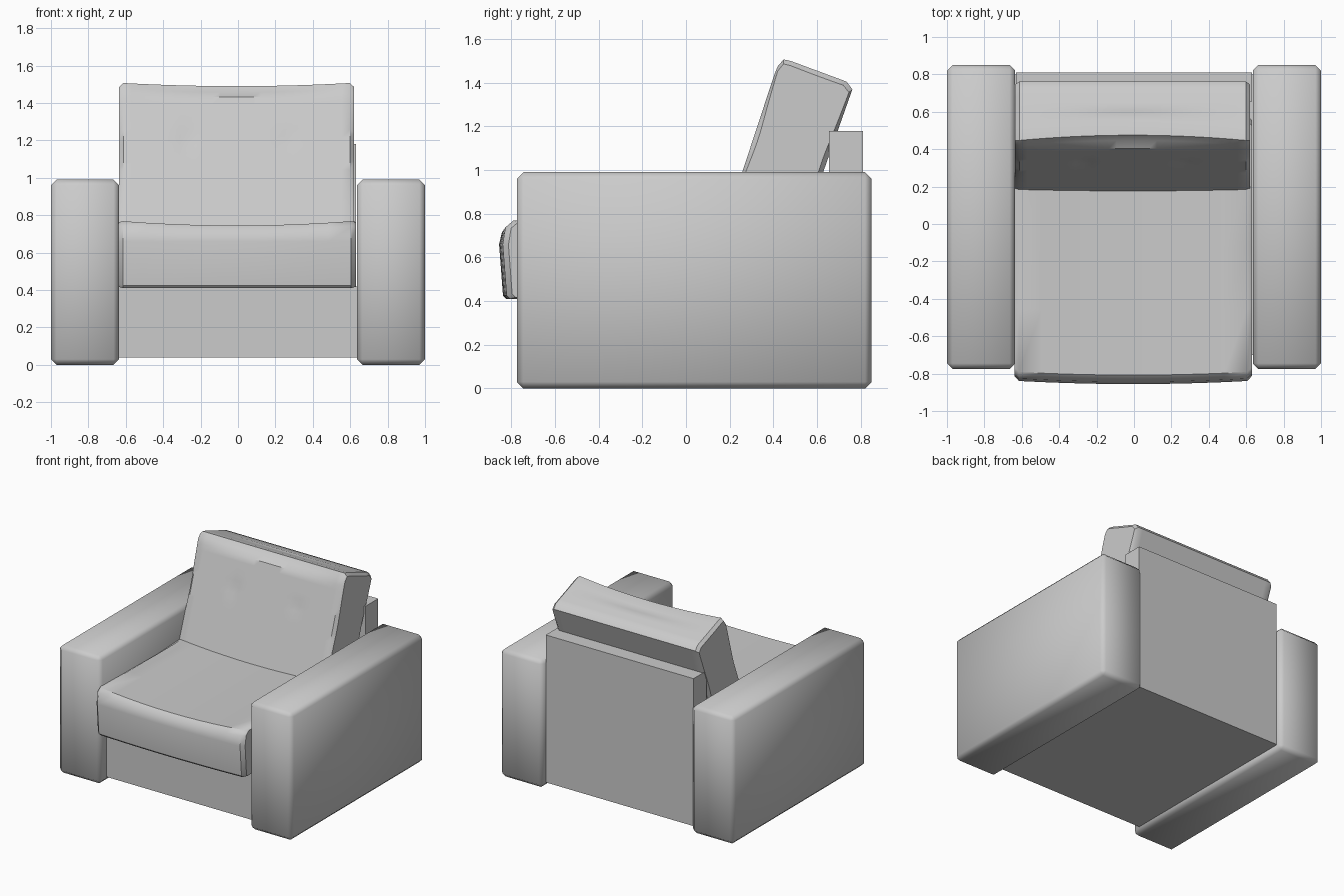
import bpy
import bmesh
import math
from mathutils import Vector

default = bpy.data.objects.get("Cube")
if default:
    bpy.data.objects.remove(default, do_unlink=True)

fabric = bpy.data.materials.new("grey fabric")
fabric.use_nodes = True
colour = (0.6, 0.6, 0.6, 1)
fabric.diffuse_color = colour
fabric.node_tree.nodes["Principled BSDF"].inputs["Base Color"].default_value = colour


def finish(bm, name, angle):
    bmesh.ops.recalc_face_normals(bm, faces=bm.faces[:])
    mesh = bpy.data.meshes.new(name)
    bm.to_mesh(mesh)
    bm.free()
    mesh.materials.append(fabric)
    obj = bpy.data.objects.new(name, mesh)
    bpy.context.collection.objects.link(obj)
    bpy.ops.object.select_all(action="DESELECT")
    obj.select_set(True)
    bpy.context.view_layer.objects.active = obj
    bpy.ops.object.shade_smooth_by_angle(angle=math.radians(angle))
    return obj


def box(name, low, high, bevel=0.0):
    bm = bmesh.new()
    bmesh.ops.create_cube(bm, size=1)
    low, high = Vector(low), Vector(high)
    for v in bm.verts:
        v.co = (low + high) / 2 + v.co * (high - low)
    if bevel:
        bmesh.ops.bevel(bm, geom=bm.edges[:], offset=bevel, segments=1,
                        affect="EDGES", profile=0.5)
    return finish(bm, name, 50)


def densify(points, step):
    """Split the long sides of a closed profile into even steps."""
    result = []
    for a, b in zip(points, points[1:] + points[:1]):
        a, b = Vector(a), Vector(b)
        count = max(1, round((b - a).length / step))
        result += [a.lerp(b, i / count) for i in range(count)]
    return result


def cushion(name, profile, x0, x1, chamfer, shape, step, columns):
    """Loft a side profile across x, with narrowed ends and a soft shape."""
    profile = densify(profile, step)
    centre = sum(profile, Vector((0, 0))) / len(profile)
    inner = [x0 + chamfer + (x1 - x0 - 2 * chamfer) * i / columns
             for i in range(columns + 1)]
    bm = bmesh.new()
    rings = []
    for x in [x0] + inner + [x1]:
        ring = []
        for p in profile:
            q = p.copy()
            if x in (x0, x1):
                q -= (p - centre).normalized() * chamfer
            t = (2 * x - x0 - x1) / (x1 - x0)
            ring.append(bm.verts.new((x, *shape(q, x, max(0, 1 - t * t)))))
        rings.append(ring)
    n = len(profile)
    for a, b in zip(rings, rings[1:]):
        for i in range(n):
            bm.faces.new((a[i], a[(i + 1) % n], b[(i + 1) % n], b[i]))
    bm.faces.new(rings[0])
    bm.faces.new(rings[-1])
    return finish(bm, name, 40)


def seat_shape(p, x, middle):
    y, z = p
    if z > 0.74:
        z -= 0.025 * middle
    if y < -0.7:
        y -= 0.018 * middle
    return y, z


def back_shape(p, x, middle):
    y, z = p
    # sagging crest
    if z > 1.46:
        z -= 0.018 * middle
        y += 0.03 * middle
    # two shallow star-shaped tufts on the front face
    on_front = y < 0.17 + (z - 0.76) * 0.336 + 0.02 and z < 1.45
    if on_front:
        spread = math.sqrt(abs(abs(x) - 0.27)) + math.sqrt(abs(z - 1.2))
        dent = 0.014 * max(0, 1 - spread / 0.4)
        y += dent
        z -= dent * 0.33
    return y, z


# Frame
for side, sign in (("left", 1), ("right", -1)):
    xs = sorted((sign * 0.635, sign * 1.0))
    box(side + "_arm", (xs[0], -0.775, 0), (xs[1], 0.85, 0.99), 0.03)
box("base", (-0.637, -0.70, 0.04), (0.637, 0.8, 0.42))
box("back_panel", (-0.632, 0.655, 0.04), (0.632, 0.81, 1.18))

# Cushions
cushion("seat_cushion",
        [(-0.805, 0.41), (-0.82, 0.425), (-0.838, 0.66), (-0.825, 0.74),
         (-0.79, 0.77), (0.55, 0.77), (0.58, 0.74), (0.58, 0.41)],
        -0.64, 0.63, 0.025, seat_shape, 0.3, 10)
cushion("back_cushion",
        [(0.175, 0.74), (0.417, 1.475), (0.445, 1.508), (0.48, 1.5),
         (0.735, 1.405), (0.762, 1.37), (0.54, 0.74)],
        -0.635, 0.62, 0.022, back_shape, 0.045, 28)
